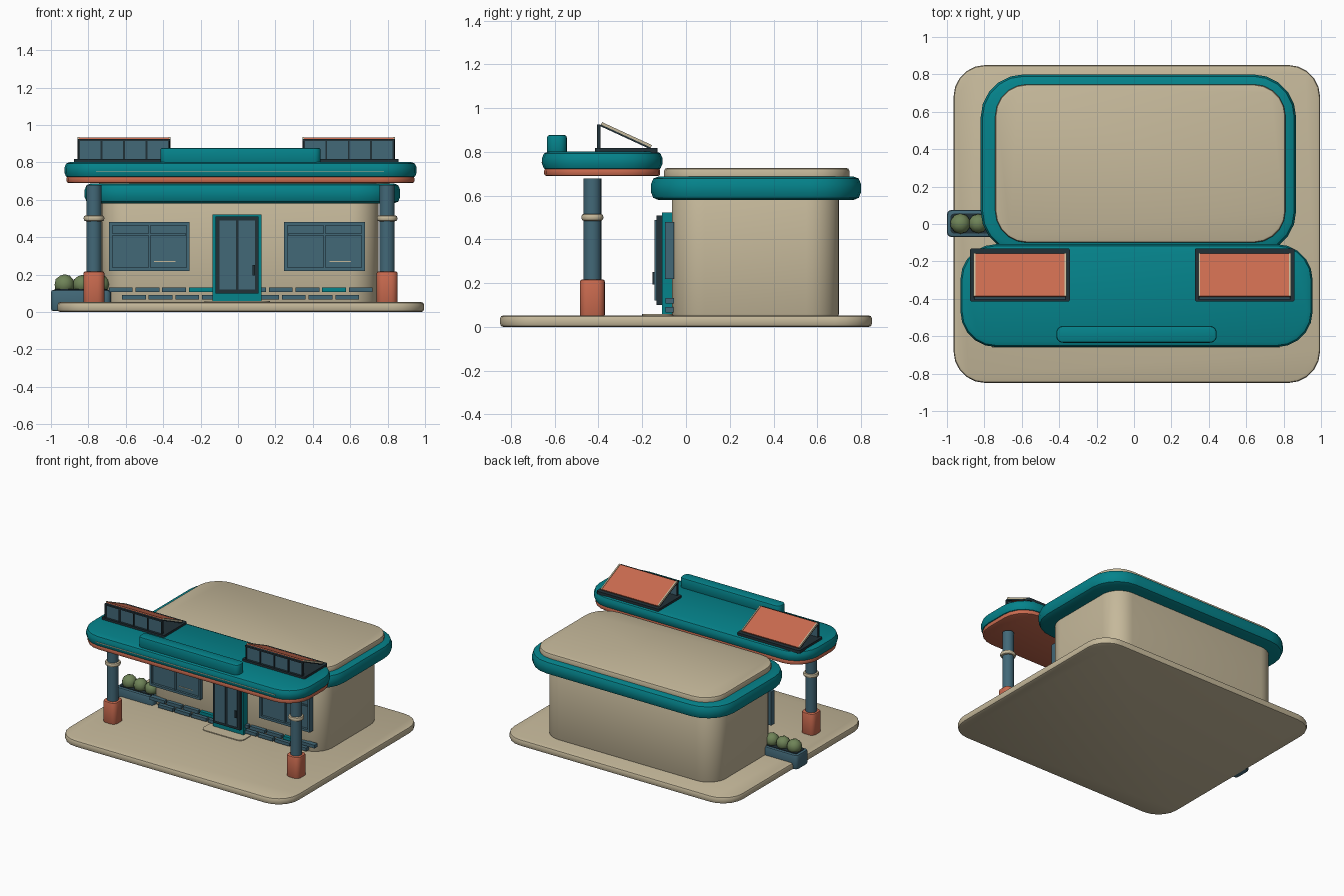
import bpy, bmesh, math
from mathutils import Matrix, Vector

if "Cube" in bpy.data.objects:
    bpy.data.objects.remove(bpy.data.objects["Cube"])


def material(name, r, g, b):
    m = bpy.data.materials.new(name)
    lin = [(c / 255) ** 2.2 for c in (r, g, b)] + [1]
    m.use_nodes = True
    m.diffuse_color = lin
    m.node_tree.nodes["Principled BSDF"].inputs["Base Color"].default_value = lin
    return m


CREAM = material("cream", 196, 183, 153)
TEAL = material("teal", 13, 130, 138)
RUST = material("rust", 200, 106, 80)
SLATE = material("slate blue", 68, 104, 119)
DARK = material("charcoal", 38, 52, 58)
GREEN = material("leaf green", 110, 130, 88)


def finish(name, bm, mat, angle=35):
    me = bpy.data.meshes.new(name)
    bm.to_mesh(me)
    bm.free()
    me.materials.append(mat)
    for p in me.polygons:
        p.use_smooth = True
    me.set_sharp_from_angle(angle=math.radians(angle))
    ob = bpy.data.objects.new(name, me)
    bpy.context.collection.objects.link(ob)
    return ob


def box(name, mat, x, y, z, radius=0, edge=0, segs=5, edge_segs=2):
    """Box from (min, max) pairs, with rounded plan corners and softened rims."""
    bm = bmesh.new()
    size = [b - a for a, b in (x, y, z)]
    mid = [(a + b) / 2 for a, b in (x, y, z)]
    bmesh.ops.create_cube(bm, size=1)
    bmesh.ops.scale(bm, vec=size, verts=bm.verts)
    if radius:
        upright = [e for e in bm.edges
                   if abs(e.verts[0].co.z - e.verts[1].co.z) > size[2] / 2]
        bmesh.ops.bevel(bm, geom=upright, offset=radius, segments=segs,
                        profile=0.5, affect='EDGES')
    if edge:
        bm.normal_update()
        rims = {e for f in bm.faces if abs(f.normal.z) > 0.9 for e in f.edges}
        bmesh.ops.bevel(bm, geom=list(rims), offset=edge, segments=edge_segs,
                        profile=0.5, affect='EDGES')
    bmesh.ops.translate(bm, vec=mid, verts=bm.verts)
    return finish(name, bm, mat)


def around(c, half):
    return (c - half, c + half)


# Ground slab, building shell and roof
box("ground_slab", CREAM, (-.965, .995), (-.85, .85), (0, .053), .17, .015)
box("building_walls", CREAM, (-.73, .75), (-.065, .70), (.04, .60), .15, .02, segs=8)
box("roof_band", TEAL, (-.82, .867), (-.16, .80), (.58, .688), .23, .035)
box("roof_cap", CREAM, (-.742, .81), (-.10, .747), (.66, .727), .17, .014)

# Front canopy with underside and raised bar
box("canopy", TEAL, (-.928, .955), (-.658, -.108), (.715, .802), .19, .03)
box("canopy_underside", RUST, (-.917, .943), (-.648, -.118), (.69, .725), .18, .01)
box("canopy_trim_line", CREAM, (-.76, .78), (-.661, -.65), (.75, .755))
box("canopy_raised_bar", TEAL, (-.415, .442), (-.635, -.545), (.79, .878), .035, .012)

# Columns under the canopy
for side, cx in (("right", -.77), ("left", .797)):
    cy = -.428
    bm = bmesh.new()
    bmesh.ops.create_cone(bm, cap_ends=True, segments=20, radius1=.041, radius2=.041,
                          depth=.635, matrix=Matrix.Translation((cx, cy, .362)))
    finish(side + "_column", bm, SLATE)
    box(side + "_column_base", RUST, around(cx, .056), around(cy, .057),
        (.045, .217), .035, .01, segs=4)
    box(side + "_column_ring", CREAM, around(cx, .055), around(cy, .05),
        (.485, .517), .045, .012, segs=6)

# Planter and shrubs on the right side
box("planter", SLATE, (-1.0, -.68), (-.07, .075), (.005, .118), .025, .012, segs=3)
box("planter_soil", DARK, (-.98, -.70), (-.05, .055), (.10, .122), .015)
for i in range(3):
    bm = bmesh.new()
    bmesh.ops.create_icosphere(bm, subdivisions=2, radius=.052 + .003 * (i == 0),
                               matrix=Matrix.Translation((-.928 + .095 * i, .002, .147)))
    finish("shrub", bm, GREEN, 50)

# Door with frame, glass panels, handle and step
box("door_surround", TEAL, (-.135, .125), (-.11, -.055), (.055, .522))
box("door_frame", DARK, (-.12, .11), (-.135, -.10), (.10, .51))
for side, x in (("right", (-.10, -.012)), ("left", (.004, .092))):
    box(side + "_door_glass", SLATE, x, (-.143, -.13), (.12, .488))
box("door_handle", DARK, (.078, .09), (-.152, -.135), (.195, .25))
box("door_step", CREAM, (-.18, .17), (-.20, -.06), (.045, .059), .04)

# Front windows
for side, cx in (("right", -.474), ("left", .463)):
    w = .216
    for z in ((.22, .238), (.462, .48)):
        box(side + "_window_rail", SLATE, around(cx, w), (-.096, -.055), z)
    for s in (-1, 1):
        box(side + "_window_stile", SLATE, around(cx + s * (w - .009), .009),
            (-.096, -.055), (.22, .48))
    box(side + "_window_glass", SLATE, around(cx, w - .01), (-.078, -.055), (.23, .47))
    box(side + "_window_mullion", SLATE, around(cx, .005), (-.09, -.07), (.23, .47))
    box(side + "_window_transom", SLATE, around(cx, w - .02), (-.088, -.07), (.41, .42))
    box(side + "_window_glint", CREAM, (cx + .025, cx + .14), (-.081, -.07), (.268, .272))

# Two courses of accent bricks along the front wall
for z, start, count, accents in ((.107, -.69, 10, (3, 8)), (.066, -.62, 9, ())):
    for i in range(count):
        x = start + .1425 * i
        box("accent_brick", TEAL if i in accents else SLATE, (x, x + .127),
            (-.093, -.055), (z, z + .025))

# Slanted skylights on top of the canopy
for side, cx in (("right", -.61), ("left", .592)):
    box(side + "_skylight_tray", DARK, around(cx, .267), (-.415, -.13), (.795, .818), .012)
    box(side + "_skylight_glass", SLATE, around(cx, .24), (-.398, -.392), (.815, .925))
    for i in range(5):
        box(side + "_skylight_mullion", DARK, around(cx + (i - 2) * .12, .005),
            (-.406, -.39), (.815, .925))
    box(side + "_skylight_header", DARK, around(cx, .246), (-.406, -.39), (.913, .925))
    # Sloping panel and its side rails share one tilt
    top, low = Vector((cx, -.388, .927)), Vector((cx, -.16, .822))
    run = low - top
    half = run.length / 2
    tilt = Matrix.Translation((top + low) / 2) @ Matrix.Rotation(
        math.atan2(run.z, run.y), 4, 'X')
    parts = [box(side + "_skylight_panel", RUST, around(0, .24), around(0, half), (-.004, .006))]
    for s in (-1, 1):
        parts.append(box(side + "_skylight_rail", CREAM, around(s * .243, .005),
                         around(0, half), (-.002, .01)))
        parts.append(box(side + "_skylight_bar", DARK, around(s * .243, .004),
                         around(0, half), (-.01, -.002)))
    for ob in parts:
        ob.matrix_world = tilt
